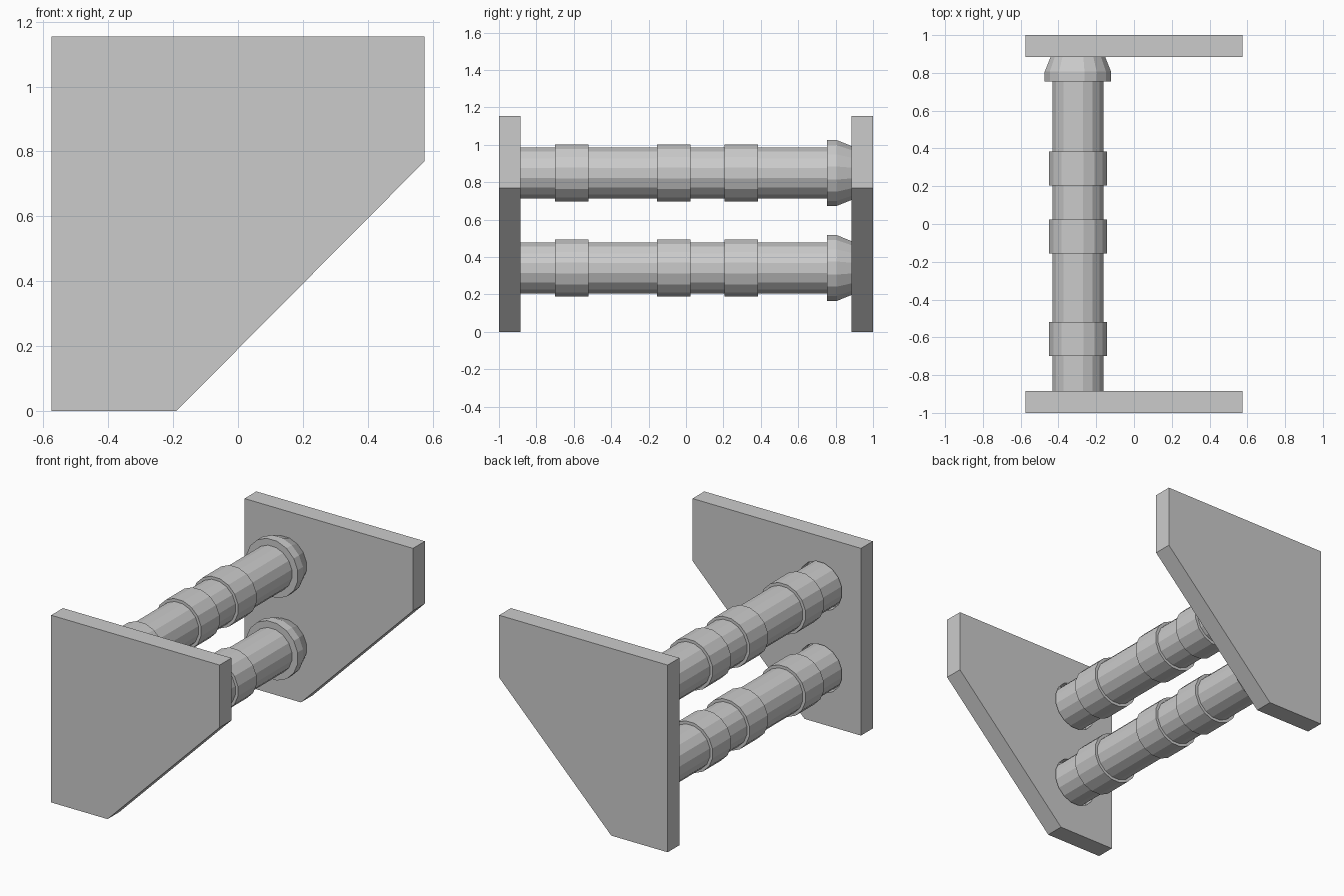
import bpy, bmesh, math
from mathutils import Matrix, Vector

if "Cube" in bpy.data.objects:
    bpy.data.objects.remove(bpy.data.objects["Cube"])

SIDES = 16
PIPE_X = -0.297
PIPE_HEIGHTS = {"lower": 0.341, "upper": 0.849}

grey = bpy.data.materials.new("plain grey")
grey.use_nodes = True
colour = (0.6, 0.6, 0.6, 1)
grey.diffuse_color = colour
grey.node_tree.nodes["Principled BSDF"].inputs["Base Color"].default_value = colour


def add_object(name, bm):
    bmesh.ops.recalc_face_normals(bm, faces=bm.faces)
    mesh = bpy.data.meshes.new(name)
    bm.to_mesh(mesh)
    bm.free()
    mesh.materials.append(grey)
    obj = bpy.data.objects.new(name, mesh)
    bpy.context.collection.objects.link(obj)
    return obj


def plate(name, y0, y1):
    """Square slab with one lower corner cut off, extruded along y."""
    bm = bmesh.new()
    outline = [(-0.575, 0), (-0.19, 0), (0.575, 0.77), (0.575, 1.155), (-0.575, 1.155)]
    face = bm.faces.new([bm.verts.new((x, y0, z)) for x, z in outline])
    new = bmesh.ops.extrude_face_region(bm, geom=[face])["geom"]
    bmesh.ops.translate(bm, vec=(0, y1 - y0, 0),
                        verts=[v for v in new if isinstance(v, bmesh.types.BMVert)])
    return add_object(name, bm)


def barrel(name, z, y0, y1, r0, r1=None):
    """Faceted cylinder or cone lying along y, with flats facing up and sideways."""
    bm = bmesh.new()
    spin = (Matrix.Translation((PIPE_X, (y0 + y1) / 2, z))
            @ Matrix.Rotation(math.radians(-90), 4, "X")
            @ Matrix.Rotation(math.pi / SIDES, 4, "Z"))
    bmesh.ops.create_cone(bm, cap_ends=True, segments=SIDES, radius1=r0,
                          radius2=r0 if r1 is None else r1, depth=y1 - y0, matrix=spin)
    return add_object(name, bm)


# End plates
front_plate = plate("front_plate", -1, -0.885)
plate("back_plate", 0.885, 1)

for level, z in PIPE_HEIGHTS.items():
    # Socket in the front plate
    cutter = barrel("socket_cutter", z, -0.94, -0.8, 0.149)
    cut = front_plate.modifiers.new("socket", "BOOLEAN")
    cut.operation, cut.solver, cut.object = "DIFFERENCE", "EXACT", cutter
    bpy.context.view_layer.objects.active = front_plate
    bpy.ops.object.modifier_apply(modifier=cut.name)
    bpy.data.objects.remove(cutter)

    # Pipe with three bands and a tapered collar
    barrel(f"{level}_pipe", z, -0.94, 0.885, 0.138)
    for i, y in enumerate((-0.61, -0.065, 0.295)):
        barrel(f"{level}_band_{i + 1}", z, y - 0.09, y + 0.09, 0.156)
    barrel(f"{level}_collar_rim", z, 0.755, 0.807, 0.179)
    barrel(f"{level}_collar_taper", z, 0.807, 0.885, 0.179, 0.147)
